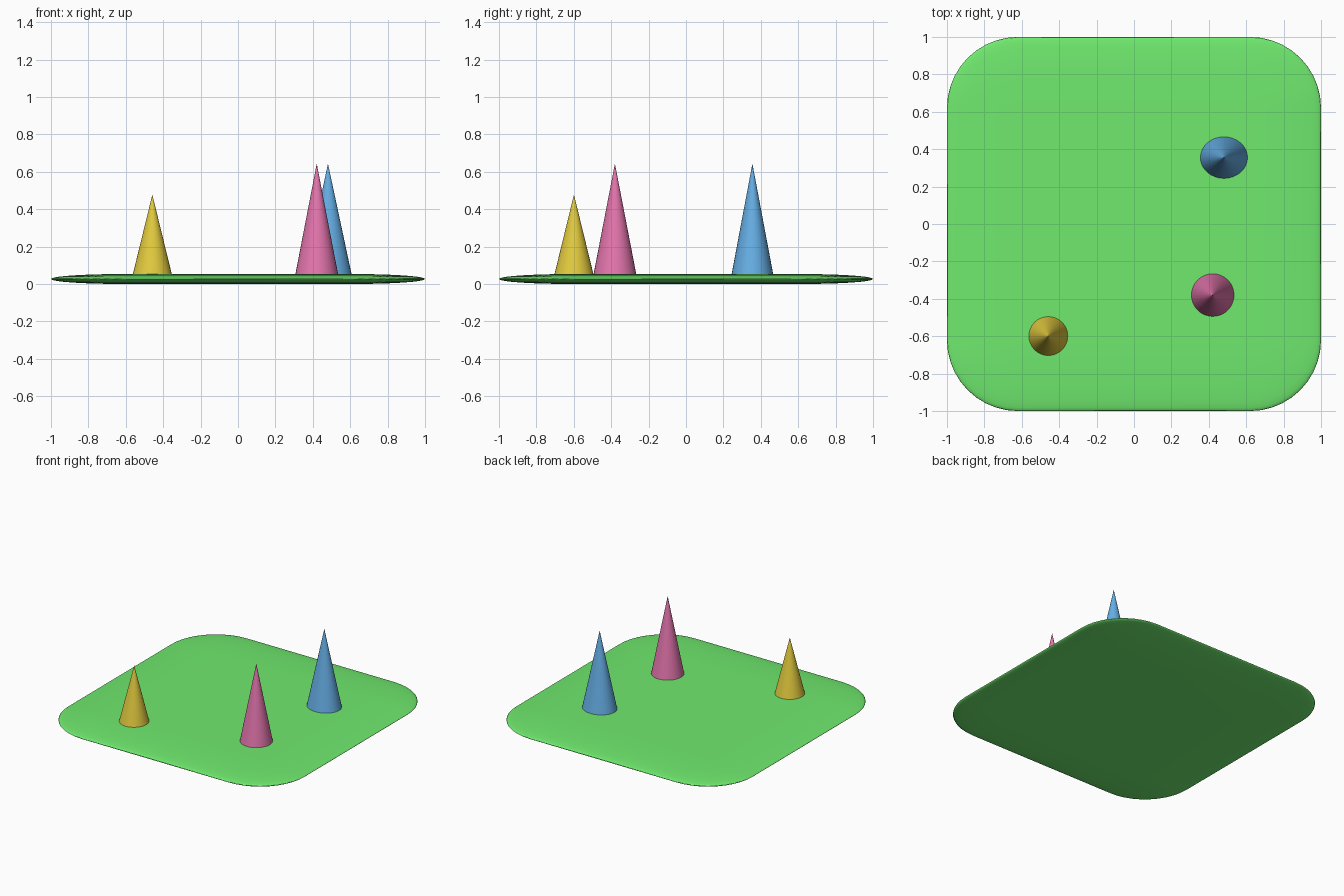
import bpy, bmesh
from math import sin, cos, pi

if "Cube" in bpy.data.objects:
    bpy.data.objects.remove(bpy.data.objects["Cube"])

THICK = 0.053   # slab thickness
R = 0.38        # corner and edge radius in plan
SEG = 10        # steps per quarter circle


def material(name, rgb):
    m = bpy.data.materials.new(name)
    m.diffuse_color = (*rgb, 1)
    m.use_nodes = True
    m.node_tree.nodes["Principled BSDF"].inputs["Base Color"].default_value = m.diffuse_color
    return m


def finish(name, bm, mat, angle):
    bmesh.ops.recalc_face_normals(bm, faces=bm.faces)
    me = bpy.data.meshes.new(name)
    bm.to_mesh(me)
    bm.free()
    me.materials.append(mat)
    ob = bpy.data.objects.new(name, me)
    bpy.context.collection.objects.link(ob)
    bpy.ops.object.select_all(action='DESELECT')
    ob.select_set(True)
    bpy.context.view_layer.objects.active = ob
    bpy.ops.object.shade_smooth_by_angle(angle=angle)
    return ob


# Base: rounded square with softly flattened, elliptical rim
bm = bmesh.new()
rings = []
for i in range(2 * SEG + 1):
    a = -pi / 2 + pi * i / (2 * SEG)
    rad, z = R * cos(a), THICK / 2 * (1 + sin(a))
    ring = []
    for q, (sx, sy) in enumerate([(1, 1), (-1, 1), (-1, -1), (1, -1)]):
        for k in range(SEG + 1):
            t = q * pi / 2 + k * pi / (2 * SEG)
            ring.append(bm.verts.new((sx * (1 - R) + rad * cos(t),
                                      sy * (1 - R) + rad * sin(t), z)))
    rings.append(ring)
for lo, hi in zip(rings, rings[1:]):
    for j in range(len(lo)):
        k = (j + 1) % len(lo)
        bm.faces.new((lo[j], lo[k], hi[k], hi[j]))
bm.faces.new(rings[0])
bm.faces.new(rings[-1])
bmesh.ops.remove_doubles(bm, verts=bm.verts, dist=1e-5)
finish("base", bm, material("green", (0.16, 0.82, 0.155)), pi)


# Cones: standing on the base, slightly sunk so no gap shows.
# A minute flat tip keeps the shading conical up to the point.
def cone(name, x, y, rx, ry, tip, rgb):
    bottom = THICK - 0.005
    h = tip - bottom
    grow = h / (tip - THICK)
    bm = bmesh.new()
    bmesh.ops.create_cone(bm, cap_ends=True, segments=32,
                          radius1=1, radius2=0.006, depth=1)
    bmesh.ops.scale(bm, vec=(rx * grow, ry * grow, h), verts=bm.verts)
    bmesh.ops.translate(bm, vec=(0, 0, h / 2), verts=bm.verts)
    ob = finish(name, bm, material(name + "_colour", rgb), pi / 6)
    ob.location = (x, y, bottom)


cone("yellow_cone", -0.458, -0.599, 0.104, 0.104, 0.475, (0.77, 0.60, 0.05))
cone("pink_cone", 0.421, -0.38, 0.114, 0.114, 0.64, (0.77, 0.18, 0.42))
cone("blue_cone", 0.481, 0.355, 0.126, 0.111, 0.64, (0.133, 0.43, 0.79))
